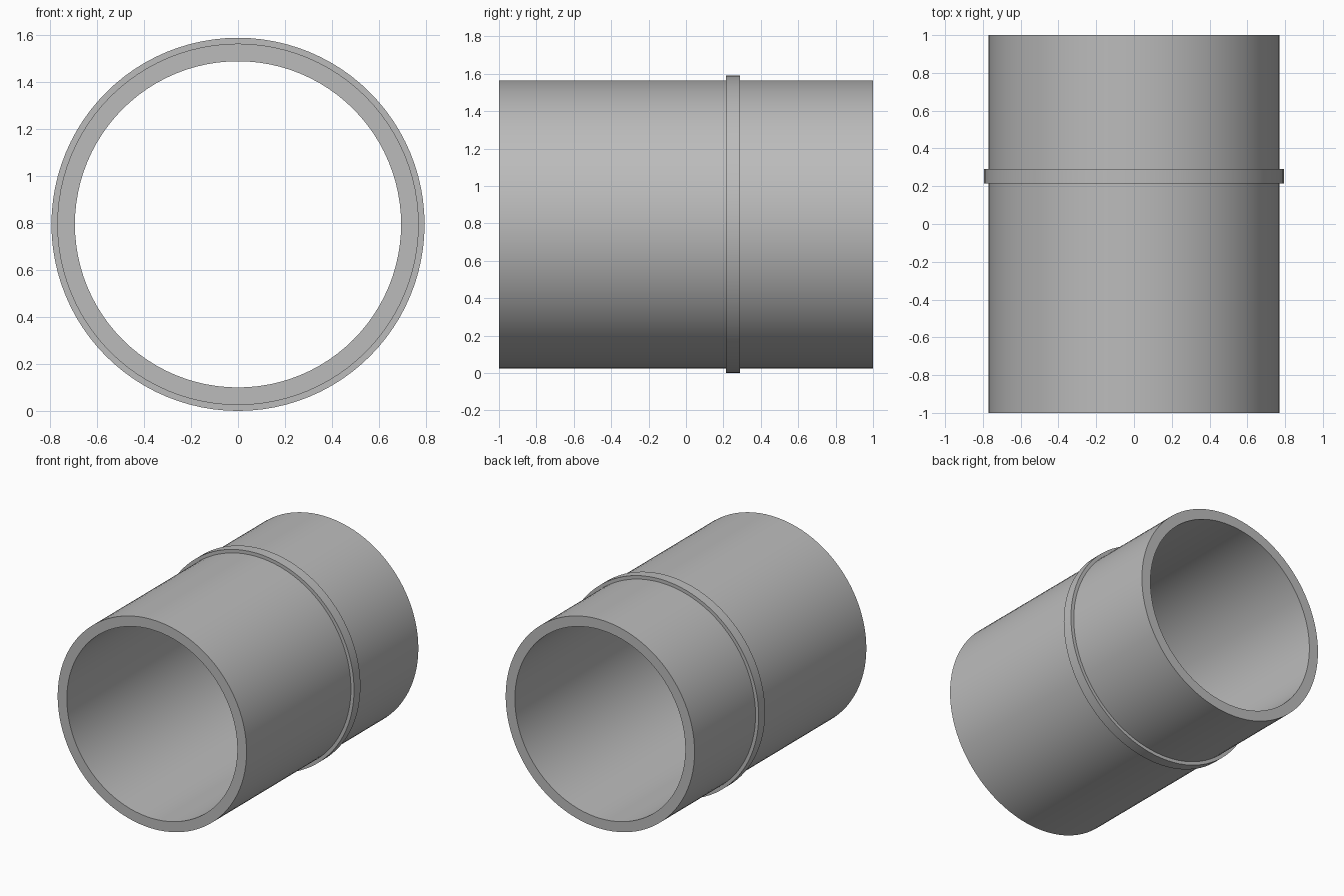
import bpy, bmesh, math

if "Cube" in bpy.data.objects:
    bpy.data.objects.remove(bpy.data.objects["Cube"])

SEGMENTS = 96
CENTRE_Z = 0.795

grey = bpy.data.materials.new("plain grey")
grey.diffuse_color = (0.5, 0.5, 0.5, 1)
grey.use_nodes = True
grey.node_tree.nodes["Principled BSDF"].inputs["Base Color"].default_value = grey.diffuse_color

# Closed wall section as (radius, y): outer wall with raised collar, then bore
section = [(0.77, -1.0), (0.77, 0.215), (0.795, 0.215), (0.795, 0.29),
           (0.77, 0.29), (0.77, 1.0), (0.695, 1.0), (0.695, -1.0)]


def lathe(name, profile):
    """Revolve a closed profile around the y axis."""
    bm = bmesh.new()
    rings = []
    for i in range(SEGMENTS):
        a = 2 * math.pi * i / SEGMENTS
        rings.append([bm.verts.new((r * math.sin(a), y, r * math.cos(a)))
                      for r, y in profile])
    n = len(profile)
    for i, ring in enumerate(rings):
        after = rings[(i + 1) % SEGMENTS]
        for j in range(n):
            k = (j + 1) % n
            bm.faces.new((ring[j], ring[k], after[k], after[j]))
    bmesh.ops.recalc_face_normals(bm, faces=bm.faces)
    mesh = bpy.data.meshes.new(name)
    bm.to_mesh(mesh)
    bm.free()
    mesh.materials.append(grey)
    obj = bpy.data.objects.new(name, mesh)
    bpy.context.collection.objects.link(obj)
    return obj


# Pipe sleeve with its collar
sleeve = lathe("collared_sleeve", section)
sleeve.location.z = CENTRE_Z
bpy.context.view_layer.objects.active = sleeve
sleeve.select_set(True)
bpy.ops.object.shade_smooth_by_angle(angle=math.radians(30))
